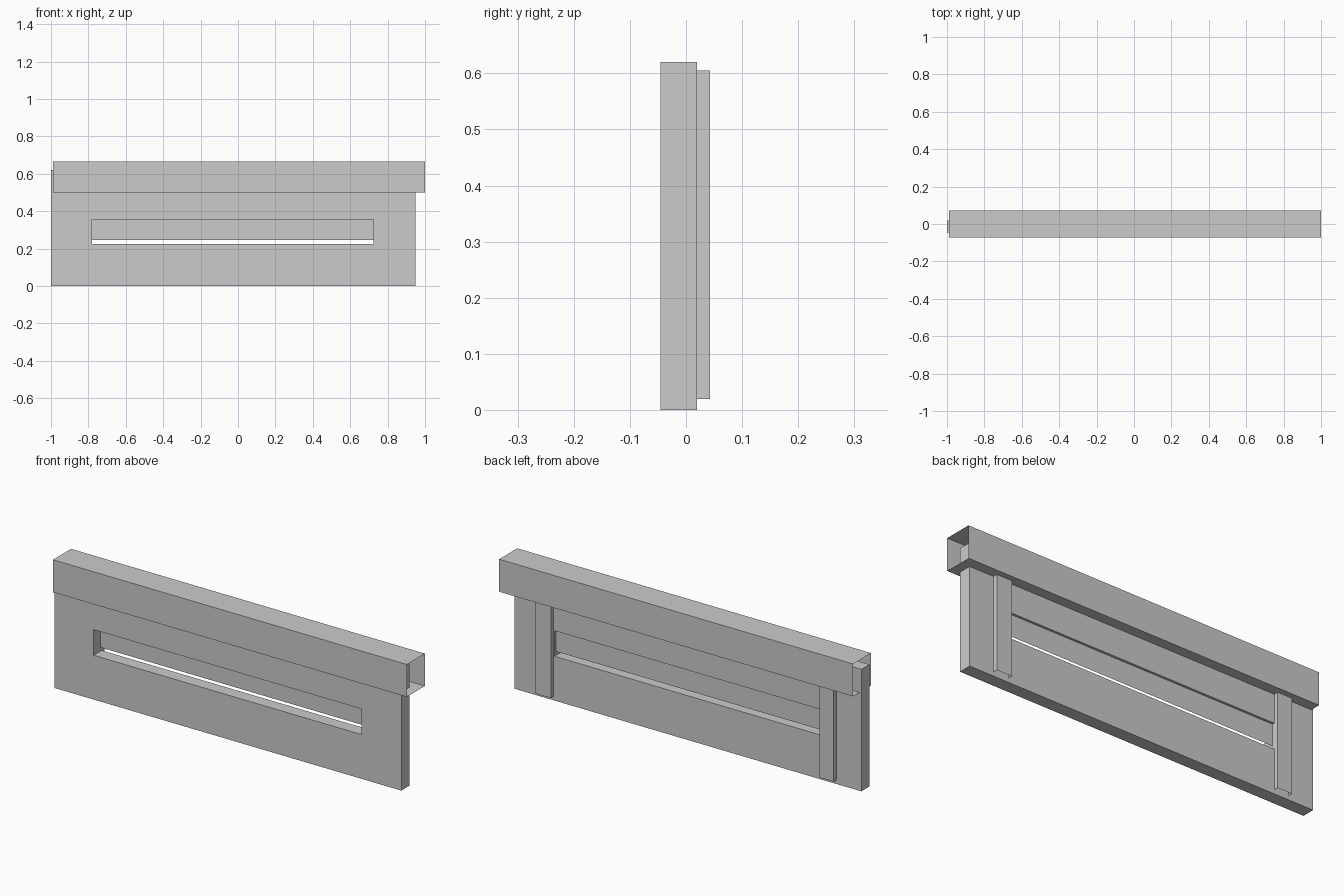
import bpy, bmesh

if "Cube" in bpy.data.objects:
    bpy.data.objects.remove(bpy.data.objects["Cube"])


def loft(name, loops, closed=False):
    """Join equal-length point loops with quads; closed also joins last to first."""
    bm = bmesh.new()
    rings = [[bm.verts.new(p) for p in loop] for loop in loops]
    pairs = list(zip(rings, rings[1:] + rings[:1]))
    if not closed:
        pairs.pop()
    for a, b in pairs:
        n = len(a)
        for i in range(n):
            j = (i + 1) % n
            bm.faces.new((a[i], a[j], b[j], b[i]))
    bmesh.ops.recalc_face_normals(bm, faces=bm.faces)
    mesh = bpy.data.meshes.new(name)
    bm.to_mesh(mesh)
    bm.free()
    obj = bpy.data.objects.new(name, mesh)
    bpy.context.collection.objects.link(obj)
    return obj


def rect_xz(x0, x1, z0, z1, y):
    return [(x0, y, z0), (x1, y, z0), (x1, y, z1), (x0, y, z1)]


# Main board: solid frame around a long horizontal slot
FRONT, BACK = -0.045, 0.02
outer = (-1.0, 0.95, 0.0, 0.62)
slot = (-0.78, 0.725, 0.225, 0.355)
loft("slotted_board", [rect_xz(*outer, FRONT), rect_xz(*outer, BACK),
                       rect_xz(*slot, BACK), rect_xz(*slot, FRONT)], closed=True)

# Thin shutter inside the slot, leaving a narrow gap below it
bm = bmesh.new()
bm.faces.new([bm.verts.new(p) for p in rect_xz(-0.78, 0.725, 0.245, 0.355, 0.008)])
mesh = bpy.data.meshes.new("slot_shutter")
bm.to_mesh(mesh)
bm.free()
bpy.context.collection.objects.link(bpy.data.objects.new("slot_shutter", mesh))

# Top sleeve: thin rectangular tube, open at both ends
def sleeve_section(x):
    y, z0, z1 = 0.0725, 0.5, 0.665
    return [(x, -y, z0), (x, y, z0), (x, y, z1), (x, -y, z1)]

loft("top_sleeve", [sleeve_section(-0.99), sleeve_section(1.0)])

# Back battens: thin upright tubes, open at top and bottom
def batten_section(x0, x1, z):
    return [(x0, BACK, z), (x1, BACK, z), (x1, 0.043, z), (x0, 0.043, z)]

for side, x0, x1 in (("left", -0.86, -0.78), ("right", 0.73, 0.815)):
    loft(f"back_batten_{side}", [batten_section(x0, x1, 0.02),
                                 batten_section(x0, x1, 0.605)])
